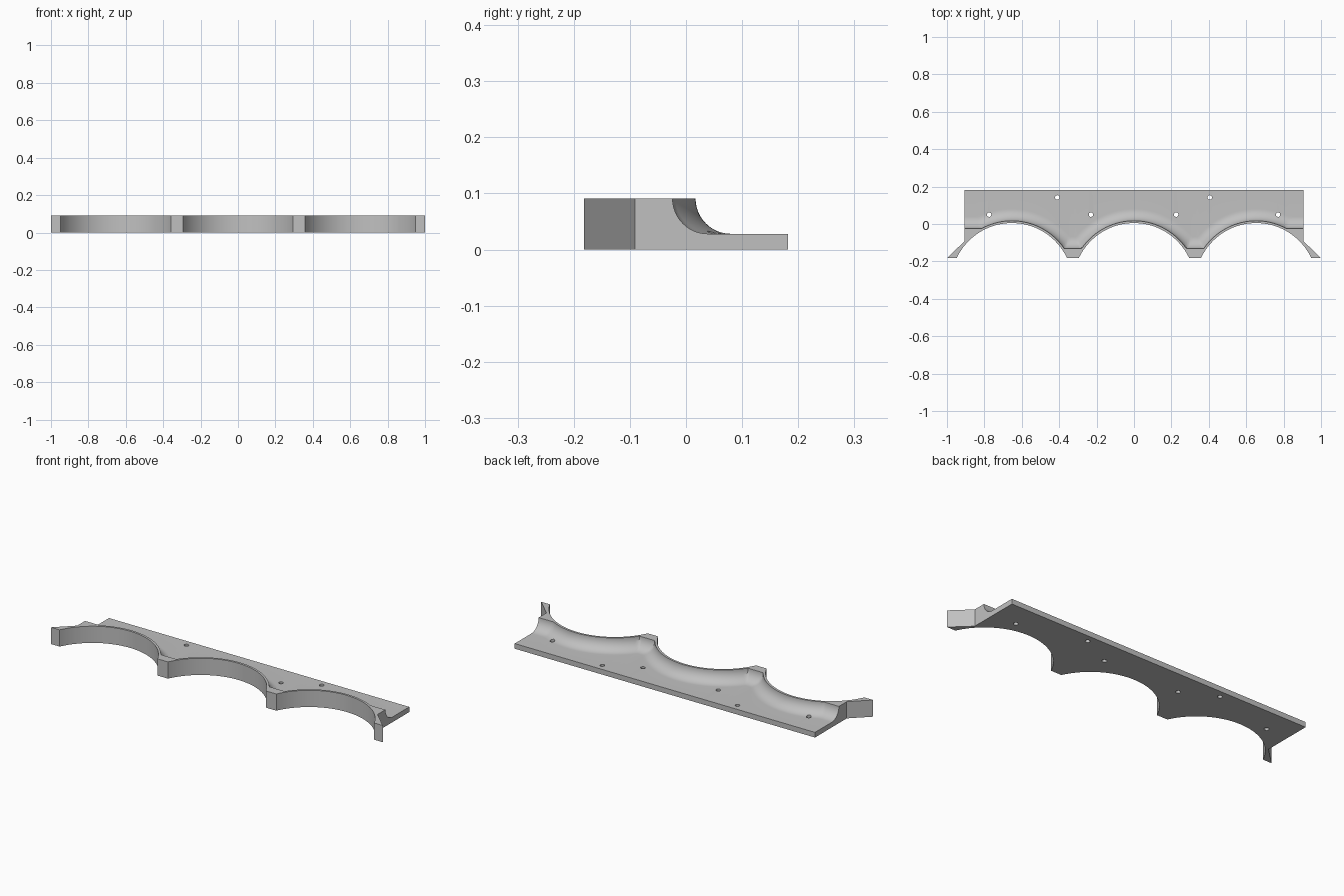
import bpy, bmesh, math

cube = bpy.data.objects.get("Cube")
if cube:
    bpy.data.objects.remove(cube, do_unlink=True)

PITCH, CENTRE_Y = 0.653, -0.321      # arch spacing and circle centre
INNER, OUTER = 0.326, 0.338          # arch radius, rim radius
FRONT, BACK, END = -0.182, 0.182, 0.905
TOP, FLOOR = 0.091, 0.028
FILLET = TOP - FLOOR

grey = bpy.data.materials.new("light grey")
grey.use_nodes = True
grey.diffuse_color = (0.53, 0.53, 0.53, 1)
grey.node_tree.nodes["Principled BSDF"].inputs["Base Color"].default_value = grey.diffuse_color


def make_object(name, bm):
    bmesh.ops.recalc_face_normals(bm, faces=bm.faces)
    mesh = bpy.data.meshes.new(name)
    bm.to_mesh(mesh)
    bm.free()
    mesh.materials.append(grey)
    obj = bpy.data.objects.new(name, mesh)
    bpy.context.collection.objects.link(obj)
    return obj


def smooth(obj):
    bpy.ops.object.select_all(action='DESELECT')
    obj.select_set(True)
    bpy.context.view_layer.objects.active = obj
    bpy.ops.object.shade_smooth_by_angle(angle=math.radians(30))


def arch(x, radius):
    """Height in y of the nearest of the three arches at x."""
    dx = min(abs(x - c) for c in (-PITCH, 0, PITCH))
    return CENTRE_Y + math.sqrt(max(radius ** 2 - dx ** 2, 0))


def rim(x, offset):
    """Back edge of the raised rim, moved outward by offset."""
    flat = -0.024 if abs(x) > PITCH else -0.132
    return max(arch(x, OUTER + offset), flat + offset)


# Body: one closed cross-section per column of x
half_span = math.sqrt(INNER ** 2 - (FRONT - CENTRE_Y) ** 2)
columns = [-END + 2 * END * i / 180 for i in range(181)]
columns += [s * e for s in (-1, 1) for e in (half_span, PITCH - half_span)]
columns = sorted(set(columns))
bm = bmesh.new()
loops = []
for x in columns:
    front = max(FRONT, arch(x, INNER))
    section = [(BACK, 0), (BACK, FLOOR)]
    for i in range(13):
        a = math.pi / 2 * i / 12
        section.append((rim(x, FILLET * (1 - math.sin(a))), TOP - FILLET * math.cos(a)))
    section += [(front, TOP), (front, 0)]
    loops.append([bm.verts.new((x, y, z)) for y, z in section])
count = len(loops[0])
for a, b in zip(loops, loops[1:]):
    for i in range(count):
        j = (i + 1) % count
        bm.faces.new((a[i], a[j], b[j], b[i]))
bm.faces.new(loops[0])
bm.faces.new(loops[-1])
body = make_object("arched_body", bm)

# Screw holes through the flange
bm = bmesh.new()
for x, y in ((-0.775, 0.05), (-0.41, 0.142), (-0.23, 0.05),
             (0.225, 0.05), (0.405, 0.142), (0.77, 0.05)):
    made = bmesh.ops.create_cone(bm, cap_ends=True, segments=24, radius1=0.012,
                                 radius2=0.012, depth=0.2)
    bmesh.ops.translate(bm, verts=made["verts"], vec=(x, y, 0))
cutter = make_object("hole_cutter", bm)
cutter.hide_render = True
mod = body.modifiers.new("screw_holes", 'BOOLEAN')
mod.operation, mod.solver, mod.object = 'DIFFERENCE', 'EXACT', cutter
bpy.context.view_layer.objects.active = body
bpy.ops.object.modifier_apply(modifier=mod.name)
bpy.data.objects.remove(cutter, do_unlink=True)
smooth(body)

# Pointed horns at both ends, continuing the outer arches
for side, name in ((1, "left_horn"), (-1, "right_horn")):
    outline = [(END, -0.091), (1, FRONT)]
    for i in range(9):
        x = PITCH + half_span + (END - PITCH - half_span) * i / 8
        outline.append((x, arch(x, INNER)))
    bm = bmesh.new()
    face = bm.faces.new([bm.verts.new((side * x, y, 0)) for x, y in outline])
    made = bmesh.ops.extrude_face_region(bm, geom=[face])["geom"]
    bmesh.ops.translate(bm, vec=(0, 0, TOP),
                        verts=[v for v in made if isinstance(v, bmesh.types.BMVert)])
    smooth(make_object(name, bm))
